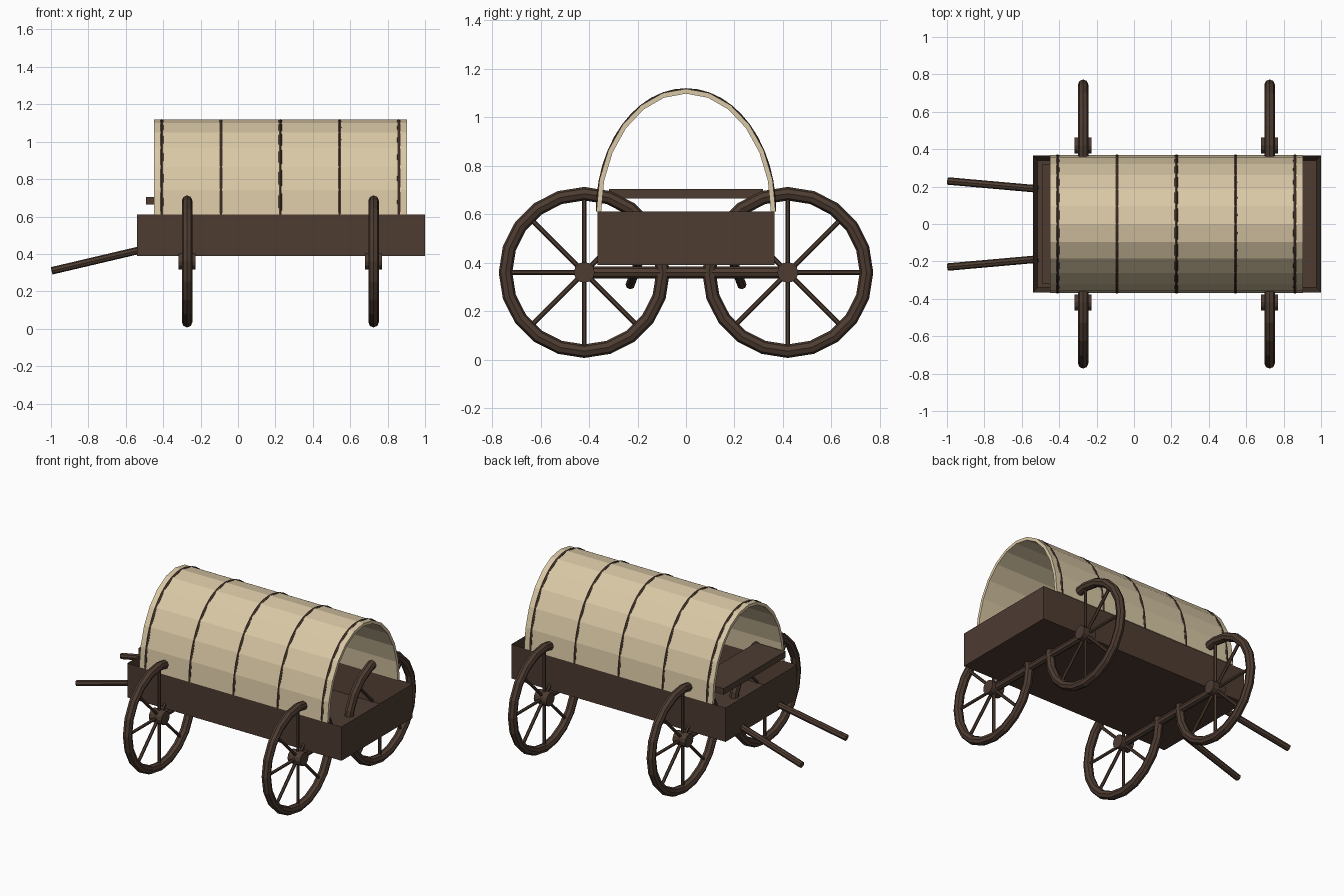
import bpy, bmesh
from math import sin, cos, pi
from mathutils import Vector

if "Cube" in bpy.data.objects:
    bpy.data.objects.remove(bpy.data.objects["Cube"])


def material(name, color):
    m = bpy.data.materials.new(name)
    m.diffuse_color = color
    m.use_nodes = True
    m.node_tree.nodes["Principled BSDF"].inputs["Base Color"].default_value = m.diffuse_color
    return m


WOOD = material("dark_wood", (0.075, 0.045, 0.031, 1))
CLOTH = material("canvas", (0.70, 0.58, 0.38, 1))


def finish(name, bm, mat):
    bmesh.ops.recalc_face_normals(bm, faces=bm.faces)
    me = bpy.data.meshes.new(name)
    bm.to_mesh(me)
    bm.free()
    me.materials.append(mat)
    ob = bpy.data.objects.new(name, me)
    bpy.context.collection.objects.link(ob)
    return ob


def add_box(bm, lo, hi):
    vs = bmesh.ops.create_cube(bm, size=1)["verts"]
    for v in vs:
        v.co = Vector([l + (c + 0.5) * (h - l) for c, l, h in zip(v.co, lo, hi)])


def add_rod(bm, a, b, r, sides):
    a, b = Vector(a), Vector(b)
    d = b - a
    mat = d.to_track_quat("Z", "Y").to_matrix().to_4x4()
    mat.translation = (a + b) / 2
    bmesh.ops.create_cone(bm, cap_ends=True, segments=sides, radius1=r, radius2=r,
                          depth=d.length, matrix=mat)


def add_tube(bm, centers, outs, r, sides, closed):
    # sweep a ring lying in the plane of the x axis and each outward direction
    rings = [[bm.verts.new(c + r * (cos(2 * pi * k / sides) * o + Vector((sin(2 * pi * k / sides), 0, 0))))
              for k in range(sides)] for c, o in zip(centers, outs)]
    n = len(rings)
    for i in range(n if closed else n - 1):
        p, q = rings[i], rings[(i + 1) % n]
        for k in range(sides):
            j = (k + 1) % sides
            bm.faces.new((p[k], p[j], q[j], q[k]))
    if not closed:
        bm.faces.new(rings[0])
        bm.faces.new(rings[-1])


# Wagon bed: open tray
bm = bmesh.new()
add_box(bm, (-0.54, -0.365, 0.39), (1.0, 0.365, 0.612))
bm.normal_update()
top = [f for f in bm.faces if f.normal.z > 0.9]
bmesh.ops.inset_region(bm, faces=top, thickness=0.035)
bmesh.ops.translate(bm, verts=top[0].verts[:], vec=(0, 0, -0.18))
finish("wagon_bed", bm, WOOD)

# Driver bench
bm = bmesh.new()
add_box(bm, (-0.493, -0.318, 0.665), (-0.28, 0.318, 0.705))
finish("bench", bm, WOOD)

# Canopy: half-ellipse arch with cloth thickness
A, B, Z0, T = 0.37, 0.506, 0.612, 0.02
SEG = 12


def arch(t, inset=0.0):
    return (A - inset) * cos(t), Z0 + (B - inset) * sin(t)


bm = bmesh.new()
outline = [arch(pi * i / SEG) for i in range(SEG + 1)]
inner = [arch(pi * i / SEG, T) for i in range(SEG + 1)]
ends = [[[bm.verts.new((x, y, z)) for y, z in prof] for prof in (outline, inner)] for x in (-0.45, 0.903)]
(o0, i0), (o1, i1) = ends
for k in range(SEG):
    for p, q in ((o0, o1), (i1, i0), (i0, o0), (o1, i1)):
        bm.faces.new((p[k], p[k + 1], q[k + 1], q[k]))
for k in (0, SEG):
    bm.faces.new((o0[k], o1[k], i1[k], i0[k]))
finish("canopy", bm, CLOTH)

# Hoops showing through the canopy
for h in range(5):
    x = -0.408 + h * 0.317
    ts = [pi * i / (2 * SEG) for i in range(2 * SEG + 1)]
    centers = [Vector((x, *arch(t, 0.0085))) for t in ts]
    outs = [Vector((0, B * cos(t), A * sin(t))).normalized() for t in ts]
    bm = bmesh.new()
    add_tube(bm, centers, outs, 0.011, 8, False)
    finish(f"hoop_{h + 1}", bm, WOOD)

# Axles and wheels (the wheels lie in the y-z plane)
R, HZ = 0.325, 0.36
for label, x in (("front", -0.272), ("rear", 0.725)):
    bm = bmesh.new()
    add_rod(bm, (x, -0.42, HZ), (x, 0.42, HZ), 0.024, 8)
    finish(f"{label}_axle", bm, WOOD)
    for side, y in (("left", -0.42), ("right", 0.42)):
        bm = bmesh.new()
        hub = Vector((x, y, HZ))
        dirs = [Vector((0, cos(2 * pi * i / 20), sin(2 * pi * i / 20))) for i in range(20)]
        add_tube(bm, [hub + R * d for d in dirs], dirs, 0.028, 8, True)
        add_rod(bm, hub - Vector((0.045, 0, 0)), hub + Vector((0.045, 0, 0)), 0.043, 12)
        for i in range(8):
            add_rod(bm, hub, hub + R * Vector((0, cos(pi * i / 4), sin(pi * i / 4))), 0.01, 6)
        finish(f"{label}_{side}_wheel", bm, WOOD)

# Pulling shafts
for side, s in (("left", -1), ("right", 1)):
    bm = bmesh.new()
    add_rod(bm, (-0.995, s * 0.23, 0.31), (-0.51, s * 0.187, 0.424), 0.02, 8)
    finish(f"{side}_shaft", bm, WOOD)
